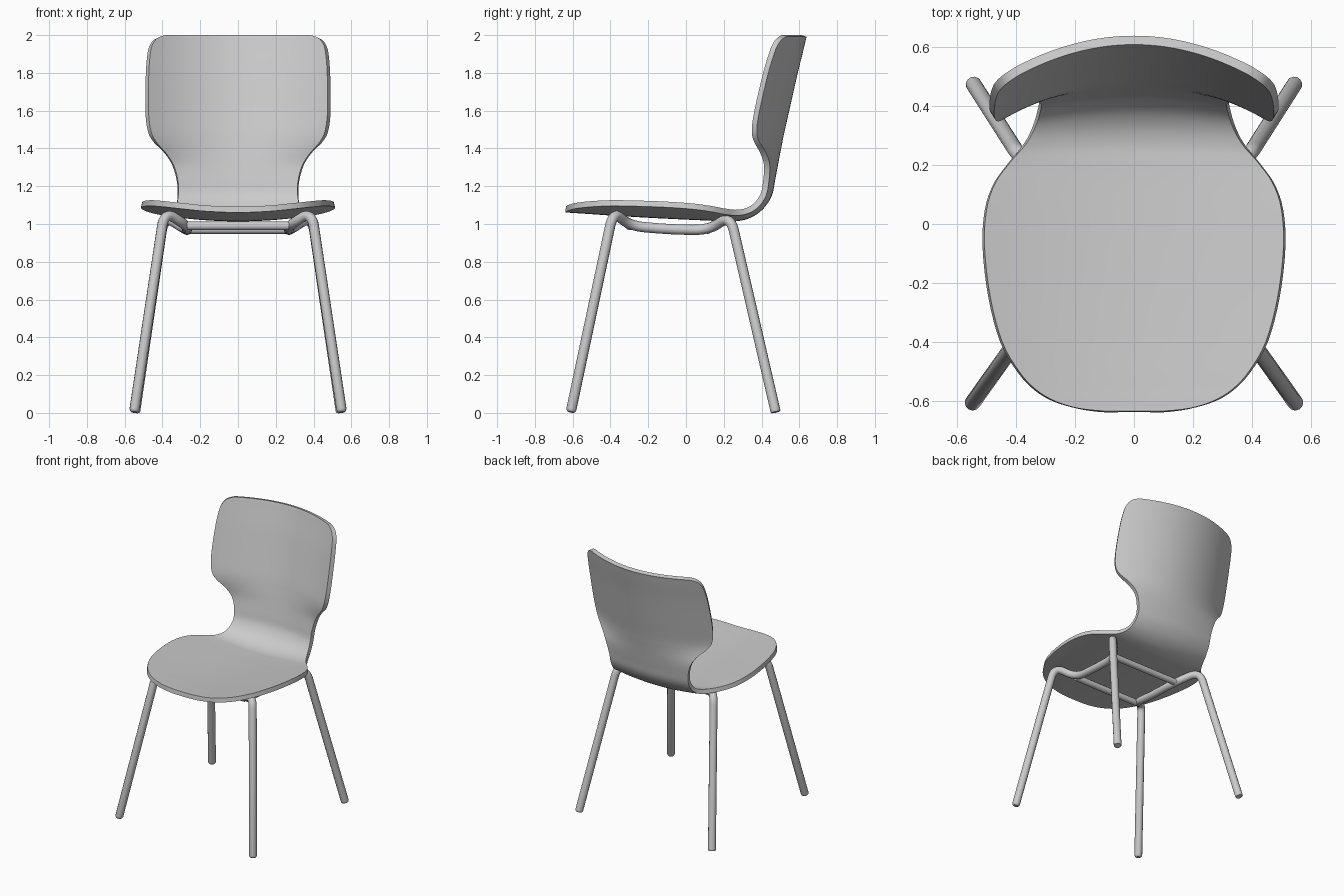
import bpy
import math
from mathutils import Vector

if "Cube" in bpy.data.objects:
    bpy.data.objects.remove(bpy.data.objects["Cube"])


def smooth_rows(rows, steps):
    """Catmull-Rom interpolation of equal-length tuples."""
    out = []
    n = len(rows)
    for i in range(n - 1):
        a, b, c, d = (rows[max(0, min(n - 1, i + k))] for k in (-1, 0, 1, 2))
        for s in range(steps):
            t = s / steps
            out.append([0.5 * (2 * q + (r - p) * t + (2 * p - 5 * q + 4 * r - w) * t * t
                               + (3 * q - p - 3 * r + w) * t ** 3)
                        for p, q, r, w in zip(a, b, c, d)])
    out.append(list(rows[-1]))
    return out


def round_path(points, radius, steps=8):
    """Polyline with rounded corners."""
    pts = [Vector(p) for p in points]
    out = [pts[0]]
    for a, p, b in zip(pts, pts[1:], pts[2:]):
        s = p + (a - p).normalized() * min(radius, (a - p).length * 0.48)
        e = p + (b - p).normalized() * min(radius, (b - p).length * 0.48)
        for k in range(steps + 1):
            t = k / steps
            out.append(s * (1 - t) ** 2 + p * 2 * t * (1 - t) + e * t * t)
    return out + [pts[-1]]


def shade(obj, angle):
    bpy.ops.object.select_all(action='DESELECT')
    obj.select_set(True)
    bpy.context.view_layer.objects.active = obj
    if obj.type == 'CURVE':
        bpy.ops.object.convert(target='MESH')
        obj = bpy.context.view_layer.objects.active
    bpy.ops.object.shade_smooth_by_angle(angle=math.radians(angle))


def tube(name, pts, radius, rounded_ends=False):
    curve = bpy.data.curves.new(name, 'CURVE')
    curve.dimensions = '3D'
    curve.bevel_depth = radius
    curve.bevel_resolution = 4
    curve.use_fill_caps = True
    pts = [Vector(p) for p in pts]
    radii = [1.0] * len(pts)
    if rounded_ends:
        # small rounded foot at both ends
        d0 = (pts[1] - pts[0]).normalized()
        d1 = (pts[-2] - pts[-1]).normalized()
        pts = ([pts[0], pts[0] + d0 * 0.006, pts[0] + d0 * 0.016] + pts[1:-1]
               + [pts[-1] + d1 * 0.016, pts[-1] + d1 * 0.006, pts[-1]])
        radii = [0.6, 0.87, 1.0] + radii[2:] + [1.0] + [1.0, 0.87, 0.6]
    spline = curve.splines.new('POLY')
    spline.points.add(len(pts) - 1)
    for sp, p, r in zip(spline.points, pts, radii):
        sp.co = (*p, 1)
        sp.radius = r
    obj = bpy.data.objects.new(name, curve)
    bpy.context.collection.objects.link(obj)
    shade(obj, 40)


# Seat and back shell: centre y, centre z, half width, curl of the sides
stations = [
    (-0.635, 1.092, 0.10, 0.25), (-0.625, 1.091, 0.19, 0.25), (-0.60, 1.09, 0.27, 0.25),
    (-0.56, 1.087, 0.335, 0.25), (-0.50, 1.083, 0.39, 0.25), (-0.40, 1.076, 0.447, 0.25),
    (-0.25, 1.067, 0.487, 0.24), (-0.08, 1.058, 0.507, 0.23), (0.05, 1.052, 0.50, 0.22),
    (0.14, 1.048, 0.47, 0.21), (0.21, 1.046, 0.42, 0.20), (0.27, 1.046, 0.375, 0.22),
    (0.33, 1.062, 0.345, 0.25), (0.385, 1.10, 0.325, 0.28), (0.425, 1.16, 0.315, 0.30),
    (0.44, 1.23, 0.318, 0.31), (0.455, 1.31, 0.34, 0.36), (0.468, 1.38, 0.385, 0.52),
    (0.478, 1.43, 0.43, 0.62), (0.49, 1.49, 0.46, 0.67), (0.515, 1.60, 0.474, 0.68),
    (0.56, 1.80, 0.472, 0.68), (0.587, 1.91, 0.463, 0.68), (0.598, 1.955, 0.45, 0.68),
    (0.605, 1.985, 0.425, 0.68), (0.609, 2.0, 0.385, 0.68),
]
COLS = 32
verts, faces = [], []
rows = smooth_rows(stations, 4)
for y, z, w, k in rows:
    t = max(0, min(1, (y - 0.2) / 0.24))
    a = t * t * (3 - 2 * t) * math.pi / 2       # sides curl up on seat, forward on back
    for j in range(COLS + 1):
        x = w * (2 * j / COLS - 1)
        verts.append((x, y - math.sin(a) * k * x * x, z + math.cos(a) * k * x * x))
for i in range(len(rows) - 1):
    for j in range(COLS):
        p = i * (COLS + 1) + j
        faces.append((p, p + 1, p + COLS + 2, p + COLS + 1))
mesh = bpy.data.meshes.new("seat_shell")
mesh.from_pydata(verts, [], faces)
shell = bpy.data.objects.new("seat_shell", mesh)
bpy.context.collection.objects.link(shell)
solid = shell.modifiers.new("thickness", 'SOLIDIFY')
solid.thickness = 0.031
solid.offset = -1
bpy.context.view_layer.objects.active = shell
bpy.ops.object.modifier_apply(modifier=solid.name)
shade(shell, 40)

# Leg frames: one bent tube per side, front foot to back foot
R = 0.027
for side, label in ((1, "right"), (-1, "left")):
    path = [(0.55, -0.61, 0.004), (0.39, -0.385, 1.068), (0.27, -0.30, 0.99),
            (0.27, -0.09, 0.972), (0.27, 0.12, 0.967), (0.392, 0.235, 1.045),
            (0.545, 0.475, 0.004)]
    path = [(x * side, y, z) for x, y, z in path]
    tube(label + "_leg_frame", round_path(path, 0.085), R, True)

# Cross bars under the seat
for name, y, z in (("front_cross_bar", -0.30, 0.99), ("back_cross_bar", 0.115, 0.97)):
    tube(name, [(-0.27, y, z), (0.27, y, z)], R * 0.85)
